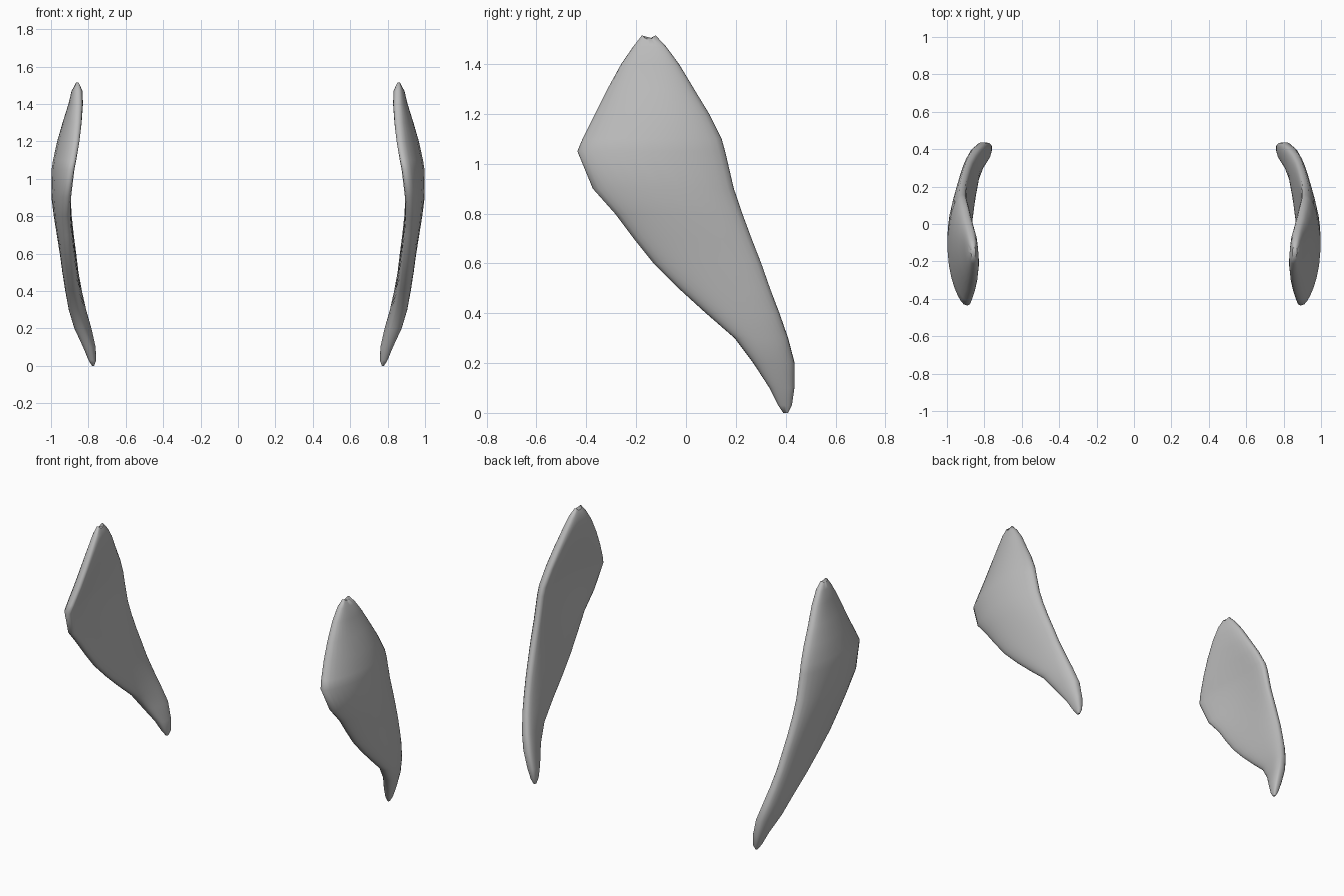
import bpy
import bmesh
import math

cube = bpy.data.objects.get("Cube")
if cube:
    bpy.data.objects.remove(cube, do_unlink=True)

grey = bpy.data.materials.new("plain grey")
grey.use_nodes = True
colour = (0.5, 0.5, 0.5, 1)
grey.diffuse_color = colour
grey.node_tree.nodes["Principled BSDF"].inputs["Base Color"].default_value = colour

# Horizontal sections: height, front y, rear y, front x, middle x, rear x, half thickness
SECTIONS = [
    (0, .39, .41, .775, .775, .775, .006),
    (.03, .37, .425, .783, .779, .776, .02),
    (.1, .335, .435, .803, .795, .788, .032),
    (.2, .27, .436, .845, .83, .81, .04),
    (.3, .195, .41, .87, .86, .84, .042),
    (.4, .08, .375, .885, .88, .865, .042),
    (.5, -.03, .337, .895, .897, .883, .042),
    (.6, -.13, .302, .905, .91, .895, .043),
    (.7, -.21, .263, .912, .925, .905, .044),
    (.8, -.285, .226, .918, .94, .912, .045),
    (.9, -.374, .192, .912, .952, .915, .046),
    (1.05, -.436, .157, .892, .95, .915, .047),
    (1.1, -.415, .143, .882, .942, .912, .047),
    (1.2, -.365, .093, .866, .92, .9, .046),
    (1.3, -.315, .032, .857, .893, .888, .043),
    (1.4, -.26, -.028, .853, .869, .873, .036),
    (1.47, -.212, -.08, .854, .861, .865, .028),
    (1.515, -.177, -.122, .858, .859, .86, .012),
]
STEPS = 28


def rounded(value, power):
    return math.copysign(abs(value) ** power, value)


def section_ring(bm, section, side, notch):
    """One curved, round-edged slice of the panel."""
    z, front, rear, x_front, x_mid, x_rear, half = section
    ring = []
    for i in range(STEPS):
        angle = math.tau * i / STEPS
        u = rounded(math.cos(angle), 0.85)
        bend = x_mid * (1 - u * u) + x_rear * u * (u + 1) / 2 + x_front * u * (u - 1) / 2
        x = bend + half * rounded(math.sin(angle), 0.72)
        y = (front + rear) / 2 + u * (rear - front) / 2
        ring.append(bm.verts.new((side * x, y, z - notch * (1 - u * u))))
    return ring


def side_panel(name, side):
    bm = bmesh.new()
    top = SECTIONS[-1]
    rings = [section_ring(bm, s, side, 0.015 if s is top else 0) for s in SECTIONS]
    for low, high in zip(rings, rings[1:]):
        for i in range(STEPS):
            j = (i + 1) % STEPS
            bm.faces.new((low[i], low[j], high[j], high[i]))
    bm.faces.new(rings[0])
    bm.faces.new(rings[-1])
    bmesh.ops.recalc_face_normals(bm, faces=bm.faces)
    mesh = bpy.data.meshes.new(name)
    bm.to_mesh(mesh)
    bm.free()
    mesh.materials.append(grey)
    panel = bpy.data.objects.new(name, mesh)
    bpy.context.collection.objects.link(panel)
    bpy.ops.object.select_all(action="DESELECT")
    panel.select_set(True)
    bpy.context.view_layer.objects.active = panel
    bpy.ops.object.shade_smooth_by_angle(angle=math.radians(60))


# Matching curved panels on either side
side_panel("left_side_panel", 1)
side_panel("right_side_panel", -1)
